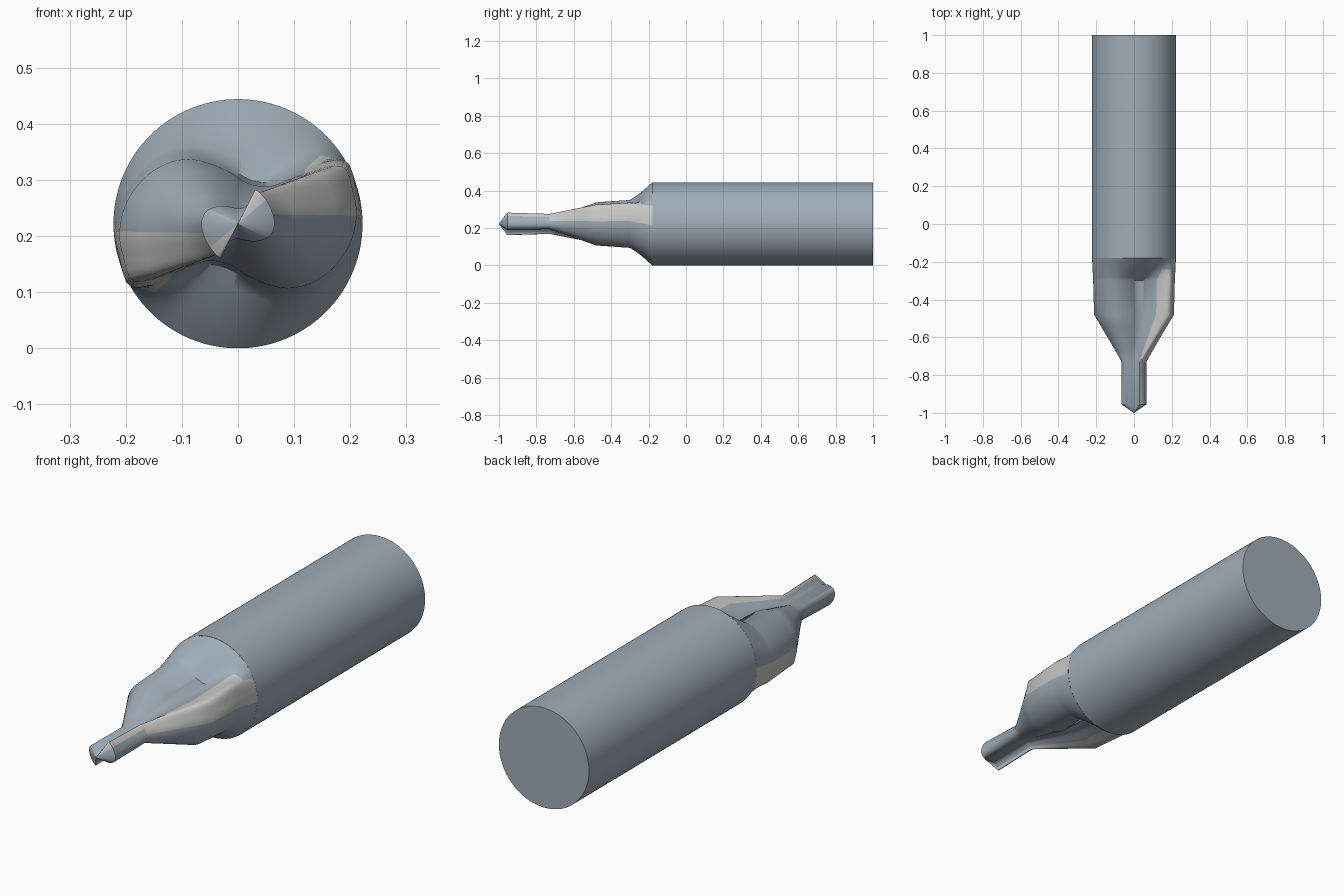
import bpy, bmesh
from math import cos, sin, radians
from mathutils import Vector

cube = bpy.data.objects.get("Cube")
if cube:
    bpy.data.objects.remove(cube)

R = 0.222            # shank radius, also the height of the axis
STEPS = 4            # curve steps between profile points
SHOULDER = -0.18


def make_material(name, color):
    mat = bpy.data.materials.new(name)
    mat.use_nodes = True
    mat.diffuse_color = (*color, 1)
    mat.node_tree.nodes["Principled BSDF"].inputs["Base Color"].default_value = (*color, 1)
    return mat


steel = make_material("blue grey steel", (0.35, 0.42, 0.48))
ground = make_material("light ground steel", (0.58, 0.58, 0.57))

# Half cross-sections: cutting corner, relieved land, then the flute
PILOT = [(.032, .058), (.05, .041), (.062, .018), (.065, -.004), (.058, -.02),
         (.046, -.027), (.034, -.03), (.022, -.03), (.01, -.028), (0, -.026),
         (-.01, -.028), (-.018, -.034), (-.026, -.046)]
BODY = [(.19, .113), (.21, .062), (.216, .015), (.204, -.04), (.173, -.088),
        (.133, -.118), (.09, -.128), (.05, -.119), (.012, -.1), (-.01, -.084),
        (-.035, -.075), (-.065, -.075), (-.12, -.098)]


def smooth_section(half):
    """Closed curve through a half section, repeated by a half turn."""
    pts = [Vector(p) for p in half]
    pts = [-pts[-1]] + pts + [-pts[0], -pts[1]]
    out = []
    for p0, p1, p2, p3 in zip(pts, pts[1:], pts[2:], pts[3:]):
        for k in range(STEPS):
            t = k / STEPS
            out.append(0.5 * (2 * p1 + (p2 - p0) * t
                              + (2 * p0 - 5 * p1 + 4 * p2 - p3) * t * t
                              + (3 * p1 - p0 - 3 * p2 + p3) * t ** 3))
    return out + [-p for p in out]


def blend(a, b, t):
    return [p.lerp(q, t) for p, q in zip(a, b)]


def squash(section, k):
    return [Vector((p.x, p.y * k)) for p in section]


def loft(name, rings, cap_first, cap_last):
    """Skin a list of (y, section) rings."""
    bm = bmesh.new()
    loops = [[bm.verts.new((p.x, y, p.y + R)) for p in sec] for y, sec in rings]
    n = len(loops[0])
    for a, b in zip(loops, loops[1:]):
        for i in range(n):
            j = (i + 1) % n
            face = bm.faces.new((a[i], a[j], b[j], b[i]))
            # Light ground strip along each cutting edge
            y, step = b[0].co.y, i % (n // 2)
            land = STEPS if y < -0.72 else 2 * STEPS
            on_flute = step >= n // 2 - STEPS and y < -0.22
            if y <= SHOULDER and (step < land or on_flute):
                face.material_index = 1
    if cap_first:
        bm.faces.new(loops[0])
    if cap_last:
        bm.faces.new(loops[-1][::-1])
    bmesh.ops.recalc_face_normals(bm, faces=bm.faces)
    mesh = bpy.data.meshes.new(name)
    bm.to_mesh(mesh)
    bm.free()
    mesh.materials.append(steel)
    mesh.materials.append(ground)
    obj = bpy.data.objects.new(name, mesh)
    bpy.context.collection.objects.link(obj)
    bpy.ops.object.select_all(action='DESELECT')
    obj.select_set(True)
    bpy.context.view_layer.objects.active = obj
    bpy.ops.object.shade_smooth_by_angle(angle=radians(45))


pilot = smooth_section(PILOT)
body = smooth_section(BODY)
count = len(body)
angles = [radians(26 - 360 * i / count) for i in range(count)]
circle = [Vector((R * cos(a), R * sin(a))) for a in angles]
neck = squash(pilot, 0.92)
mouth = squash(blend(pilot, body, 0.97), 0.92)

# Fluted cutting end: point, pilot, countersink cone, body
rings = [(-1, [p * 0.02 for p in pilot]), (-0.955, squash(pilot, 1.04)), (-0.73, neck)]
for t in (0.25, 0.5, 0.75, 1):
    rings.append((-0.73 + 0.25 * t, blend(neck, mouth, t)))
rings.append((-0.3, body))
# Flute run-out sweeping up to the round shank
for i in range(1, 7):
    t = i / 6
    rings.append((-0.3 + (SHOULDER + 0.3) * t, blend(body, circle, 1.2 * t - 0.2 * t * t)))
loft("cutting_end", rings, True, False)

# Round shank
loft("shank", [(SHOULDER + 0.0005, circle), (1, circle)], False, True)
